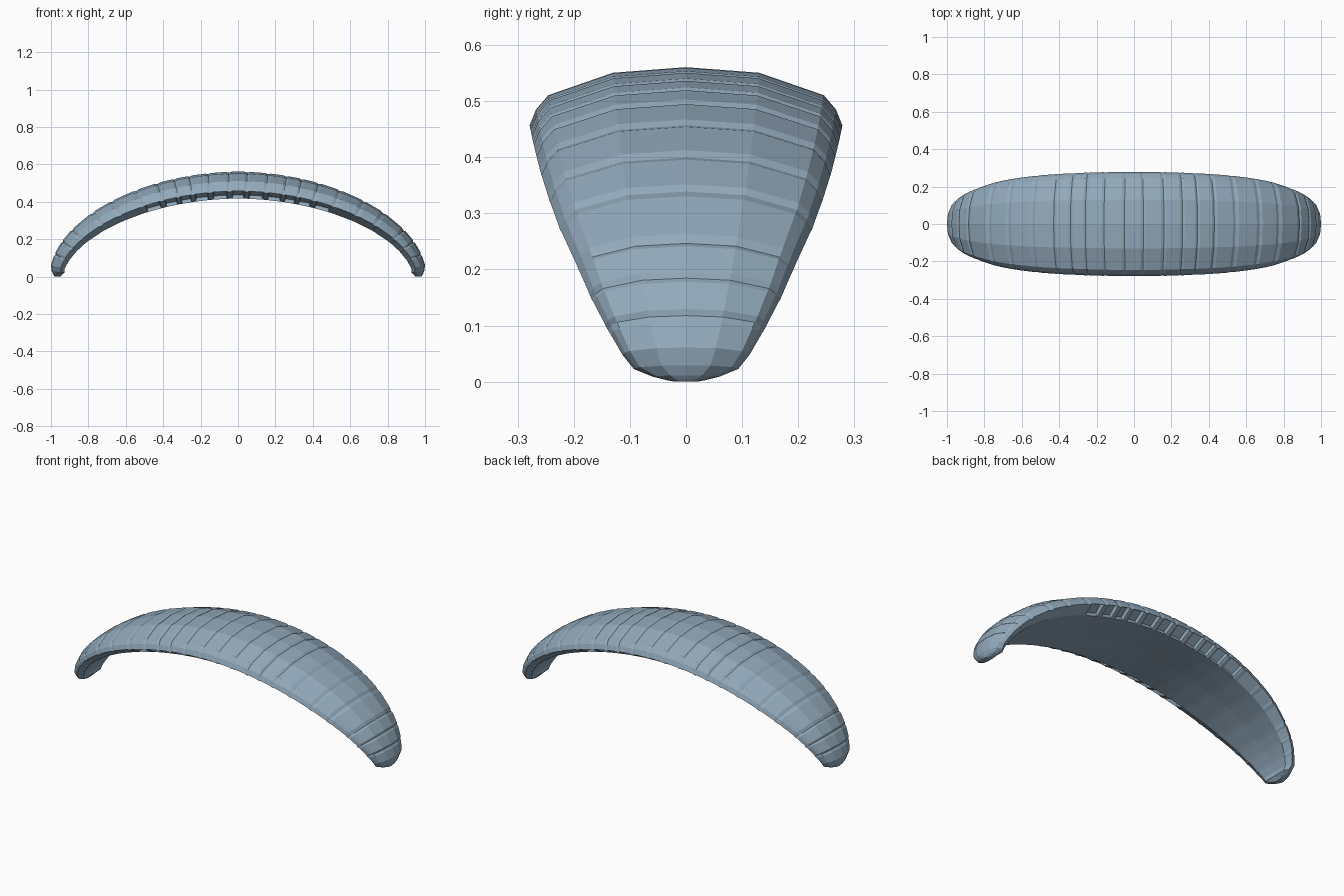
import bpy, bmesh, math
from mathutils import Vector

if "Cube" in bpy.data.objects:
    bpy.data.objects.remove(bpy.data.objects["Cube"])

A, B, P = 1.004, 0.556, 1.9      # half span, height and roundness of the crown arc

# half cross-section: (distance from middle, depth below crown)
HALF = [(0, 0), (.13, .010), (.245, .050), (.267, .076), (.278, .104), (.212, .139), (.1, .139)]
SECTION = HALF + [(0, .137)] + [(-y, d) for y, d in reversed(HALF[1:])]
# half chord against crown height
CHORD = [(0, .02), (.004, .036), (.012, .06), (.03, .093), (.06, .113), (.125, .143),
         (.19, .17), (.25, .191), (.34, .225), (.40, .243), (.457, .258), (.495, .266),
         (.53, .273), (.56, .278)]
# seams between cells, as distance from the middle
SEAMS = [.05, .16, .26, .34, .43, .543, .672, .774, .885, .937, .976]
TIP_HEIGHTS = [.105, .06, .03, .012, .004, 0]


def crown(a):
    """Point and inward normal of the crown arc at angle a from the top."""
    side, a = (1 if a >= 0 else -1), abs(a)
    sx, sz = math.sin(a), max(math.cos(a), 0)
    x, z = sx ** (2 / P), sz ** (2 / P)
    n = Vector((-side * x ** (P - 1) / A, 0, -z ** (P - 1) / B))
    return Vector((side * A * x, 0, B * z)), n.normalized()


def chord(z):
    for (z0, w0), (z1, w1) in zip(CHORD, CHORD[1:]):
        if z <= z1:
            return w0 + (w1 - w0) * (z - z0) / (z1 - z0)
    return CHORD[-1][1]


def ring(bm, a, puff):
    p, n = crown(a)
    w = chord(p.z) / .278
    f = .46 + .54 * p.z / B
    inset = 0 if p.z > .06 else .025 * (1 - p.z / .06) ** 2   # rounded tip
    if p.z < .03:
        f *= .5 + .5 * p.z / .03
    verts = []
    for y, d in SECTION:
        bulge = puff if d < .11 else 0
        verts.append(bm.verts.new(p + n * (d * f + inset - bulge)
                                  + Vector((0, y * w * (1 + bulge), 0))))
    return verts


# stations: every cell is pinched at its seams and puffed between them
seams = [math.asin((x / A) ** (P / 2)) for x in SEAMS]
half = [(seams[0], 0)]
for a0, a1 in zip(seams, seams[1:]):
    half += [(a0 + (a1 - a0) * t, .005) for t in (.14, .86)] + [(a1, 0)]
half += [(math.acos((z / B) ** (P / 2)), .004 if z > .05 else 0) for z in TIP_HEIGHTS]
middle = [(-.7 * seams[0], .005), (.7 * seams[0], .005)]
stations = [(-a, p) for a, p in reversed(half)] + middle + half

# canopy skin
bm = bmesh.new()
rings = [ring(bm, a, p) for a, p in stations]
mouths = []
count = len(SECTION)
for i, (r0, r1) in enumerate(zip(rings, rings[1:])):
    (a0, p0), (a1, p1) = stations[i], stations[i + 1]
    for j in range(count):
        k = (j + 1) % count
        face = bm.faces.new((r0[j], r0[k], r1[k], r1[j]))
        if j in (4, count - 5) and p0 and p1 and max(abs(r0[0].co.x), abs(r1[0].co.x)) < .56:
            mouths.append(face)
bm.faces.new(rings[0])
bm.faces.new(rings[-1])
bmesh.ops.recalc_face_normals(bm, faces=bm.faces)

# recessed cell mouths along both rims
bmesh.ops.inset_individual(bm, faces=mouths, thickness=.006, depth=-.02)

# stand on the ground
low = min(v.co.z for v in bm.verts)
bmesh.ops.translate(bm, vec=(0, 0, -low), verts=bm.verts)

mesh = bpy.data.meshes.new("canopy")
bm.to_mesh(mesh)
bm.free()
cloth = bpy.data.materials.new("blue grey cloth")
cloth.diffuse_color = (.29, .40, .50, 1)
cloth.use_nodes = True
cloth.node_tree.nodes["Principled BSDF"].inputs["Base Color"].default_value = cloth.diffuse_color
mesh.materials.append(cloth)
canopy = bpy.data.objects.new("canopy", mesh)
bpy.context.collection.objects.link(canopy)
